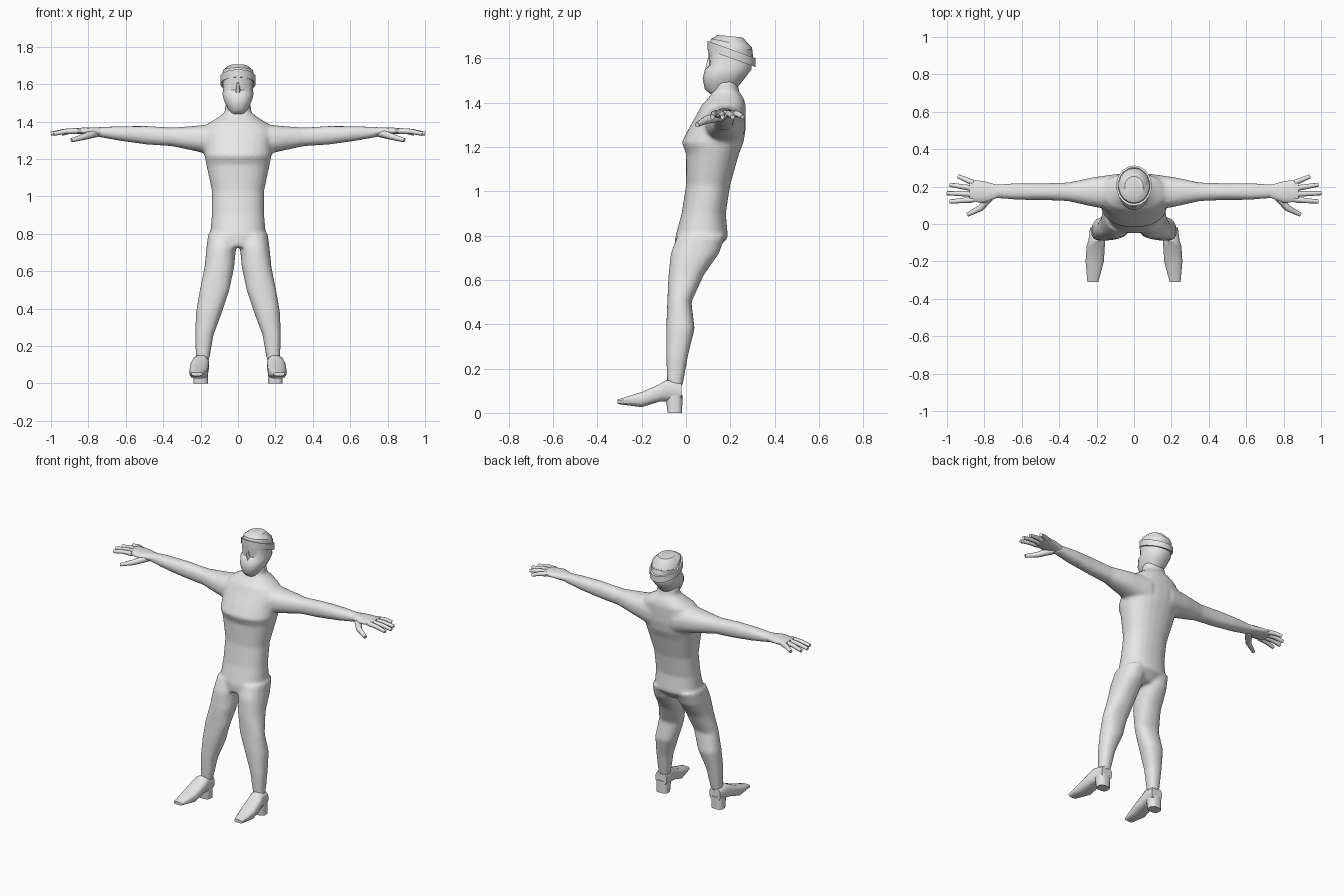
import bpy
import bmesh
import math
from mathutils import Vector

default_cube = bpy.data.objects.get("Cube")
if default_cube:
    bpy.data.objects.remove(default_cube, do_unlink=True)

grey = bpy.data.materials.new("plain grey")
grey.use_nodes = True
shade = (.8, .8, .8, 1)
grey.diffuse_color = shade
grey.node_tree.nodes["Principled BSDF"].inputs["Base Color"].default_value = shade


def skin(bm, rings):
    """Bridge rings of points into one closed skin with capped ends."""
    loops = [[bm.verts.new(point) for point in ring] for ring in rings]
    for low, high in zip(loops, loops[1:]):
        for i in range(len(low)):
            bm.faces.new((low[i - 1], low[i], high[i], high[i - 1]))
    bm.faces.new(loops[0])
    bm.faces.new(loops[-1])


def loft(bm, axis, sections, side=1, sides=16, power=2.3):
    """Sections are (position, centre, radius, centre, radius[, slope]) along an axis."""
    rings = []
    for position, centre_a, radius_a, centre_b, radius_b, *slope in sections:
        ring = []
        for i in range(sides):
            angle = math.tau * (i + .5) / sides
            c, s = math.cos(angle), math.sin(angle)
            a = centre_a + radius_a * math.copysign(abs(c) ** (2 / power), c)
            b = centre_b + radius_b * math.copysign(abs(s) ** (2 / power), s)
            places = {"x": (position, a, b), "y": (a, position, b), "z": (a, b, position)}
            point = Vector(places[axis])
            if slope:
                point.z -= slope[0] * (point.y - centre_b)
            point.x *= side
            ring.append(point)
        rings.append(ring)
    skin(bm, rings)


def centred(sections):
    """Place (height, half_width, centre, radius[, slope]) sections on the middle plane."""
    return [(height, 0, *rest) for height, *rest in sections]


def tube(bm, points, thick, thin, side, sides=8):
    """Tapered round tube through the points."""
    points = [Vector((x * side, y, z)) for x, y, z in points]
    last = len(points) - 1
    rings = []
    for k, point in enumerate(points):
        ahead = points[min(k + 1, last)] - points[max(k - 1, 0)]
        turn = ahead.to_track_quat("Z", "Y")
        radius = thick + (thin - thick) * k / last
        angles = [math.tau * i / sides for i in range(sides)]
        rings.append([point + turn @ Vector((math.cos(t), math.sin(t), 0)) * radius
                      for t in angles])
    skin(bm, rings)


def finish(name, bm, blend=False, crease=40):
    """Turn the bmesh into a shaded object, optionally fused into one skin."""
    bmesh.ops.recalc_face_normals(bm, faces=bm.faces[:])
    mesh = bpy.data.meshes.new(name)
    bm.to_mesh(mesh)
    bm.free()
    mesh.materials.append(grey)
    part = bpy.data.objects.new(name, mesh)
    bpy.context.collection.objects.link(part)
    bpy.ops.object.select_all(action="DESELECT")
    part.select_set(True)
    bpy.context.view_layer.objects.active = part
    if blend:
        remesh = part.modifiers.new("fuse", "REMESH")
        remesh.mode = "VOXEL"
        remesh.voxel_size = .01
        remesh.use_smooth_shade = True
        soften = part.modifiers.new("soften", "SMOOTH")
        soften.factor = .5
        soften.iterations = 6
    else:
        bpy.ops.object.shade_smooth_by_angle(angle=math.radians(crease))


# Body: torso, neck, arms and legs fused into one skin
torso = [
    (.73, .1, .04, .09), (.79, .15, .07, .12), (.9, .14, .08, .1),
    (1.03, .14, .1, .1), (1.17, .17, .12, .12), (1.22, .18, .12, .14),
    (1.28, .18, .14, .13), (1.35, .19, .16, .11), (1.39, .16, .17, .1),
    (1.42, .11, .18, .08), (1.45, .07, .18, .06), (1.5, .07, .18, .05),
]
leg = [
    (.8, .08, .08, .07, .11), (.72, .09, .08, .04, .11), (.62, .1, .08, 0, .08),
    (.5, .125, .08, -.03, .055), (.38, .155, .07, -.025, .065),
    (.26, .18, .05, -.04, .05), (.12, .19, .035, -.05, .035),
]
shoulder, wrist = Vector((.08, .17, 1.3)), Vector((.76, .175, 1.345))
arm_radii = [(.1, .095), (.08, .07), (.05, .05), (.045, .05), (.045, .04), (.035, .025)]
arm = []
for k, (depth, height) in enumerate(arm_radii):
    spot = shoulder.lerp(wrist, k / (len(arm_radii) - 1))
    arm.append((spot.x, spot.y, depth, spot.z, height))

bm = bmesh.new()
loft(bm, "z", centred(torso), sides=24)
for side in (1, -1):
    loft(bm, "z", leg, side)
    loft(bm, "x", arm, side)
finish("body", bm, blend=True)

# Hands: palm, four fanned fingers and a lowered thumb
palm = [(.73, .175, .035, 1.345, .025), (.8, .17, .06, 1.35, .02), (.88, .18, .06, 1.35, .015)]
thumb = [(.76, .16, 1.34), (.82, .085, 1.32), (.89, .05, 1.3)]
for side, word in ((1, "left"), (-1, "right")):
    bm = bmesh.new()
    loft(bm, "x", palm, side, sides=12)
    for k in range(4):
        base = Vector((.86, .13 + .03 * k, 1.35))
        tip = Vector((1 - .015 * (k - 1) ** 2, .12 + .045 * k, 1.335))
        knuckle = (base + tip) / 2 + Vector((0, 0, .005))
        tube(bm, [base, knuckle, tip], .016, .011, side)
    tube(bm, thumb, .024, .011, side)
    finish(word + "_hand", bm, crease=60)

# Head: jaw with a ledge below the eyes, and a nose
face = [
    (1.44, .035, .15, .04), (1.46, .05, .155, .07), (1.51, .075, .17, .095),
    (1.55, .085, .19, .105), (1.57, .08, .2, .095), (1.64, .085, .2, .1),
]
nose = [(1.55, .016, .11, .025), (1.61, .008, .12, .02)]
bm = bmesh.new()
loft(bm, "z", centred(face), sides=18)
loft(bm, "z", centred(nose), sides=8)
finish("head", bm)

# Cap: tilted band and low crown
band = [(1.6, .095, .205, .108, .36), (1.64, .095, .205, .108, .36)]
crown = [(1.63, .087, .205, .1, .36), (1.67, .082, .205, .092, .2), (1.7, .05, .2, .055, .1)]
for name, sections in (("cap_band", band), ("cap_crown", crown)):
    bm = bmesh.new()
    loft(bm, "z", centred(sections), sides=18, power=2)
    finish(name, bm)

# Shoes: pointed upper with a separate block heel
upper = [
    (-.31, .22, .03, .05, .01), (-.2, .21, .05, .06, .035), (-.12, .205, .05, .09, .04),
    (-.09, .2, .045, .1, .05), (-.02, .195, .04, .095, .04),
]
heel = [(0, .2, .04, -.05, .033), (.08, .2, .04, -.055, .04)]
for side, word in ((1, "left"), (-1, "right")):
    for name, axis, sections in (("_shoe", "y", upper), ("_heel", "z", heel)):
        bm = bmesh.new()
        loft(bm, axis, sections, side, sides=12, power=3)
        finish(word + name, bm)
